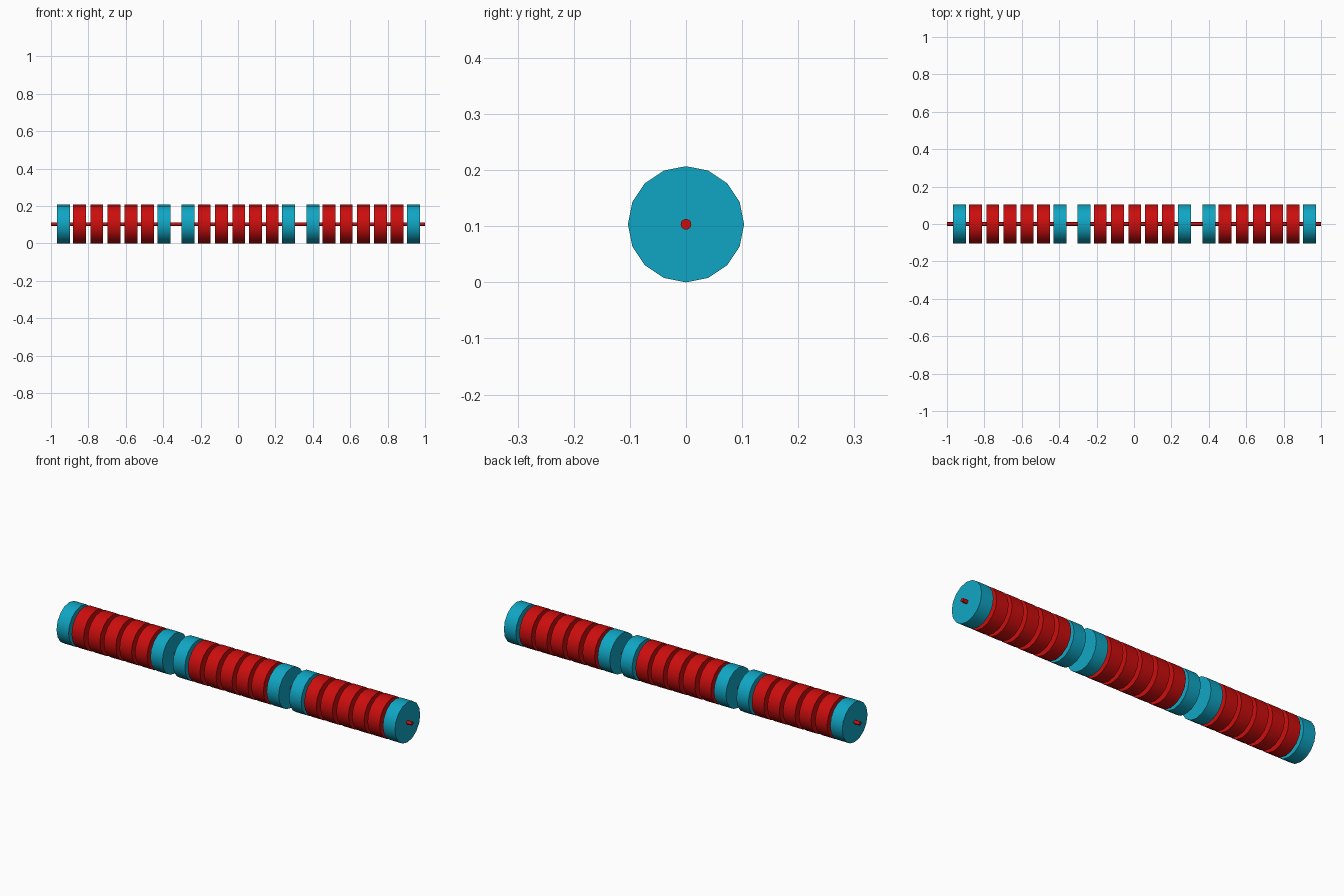
import bpy
import math

if "Cube" in bpy.data.objects:
    bpy.data.objects.remove(bpy.data.objects["Cube"])

RADIUS = 0.1035
WIDTH = 0.069
GROUP_STARTS = (-0.934, -0.267, 0.400)
OFFSETS = (0, 0.0865, 0.179, 0.271, 0.361, 0.450, 0.538)


def material(name, colour):
    mat = bpy.data.materials.new(name)
    mat.diffuse_color = (*colour, 1)
    mat.use_nodes = True
    mat.node_tree.nodes["Principled BSDF"].inputs["Base Color"].default_value = mat.diffuse_color
    return mat


red = material("red", (0.60, 0.004, 0.004))
teal = material("teal", (0.005, 0.38, 0.55))


def cylinder_along_x(name, x, radius, length, mat):
    # 16-sided cylinder with a corner at the top and rounded shading on the rim
    bpy.ops.mesh.primitive_cylinder_add(vertices=16, radius=radius, depth=length,
                                        location=(x, 0, RADIUS),
                                        rotation=(0, math.pi / 2, 0))
    obj = bpy.context.object
    obj.name = name
    obj.data.materials.append(mat)
    bpy.ops.object.shade_smooth_by_angle(angle=math.radians(35))


# Central rod
cylinder_along_x("rod", 0, 0.0095, 2.0, red)

# Three groups of discs: teal end caps around five red discs
for g, start in enumerate(GROUP_STARTS, 1):
    for i, offset in enumerate(OFFSETS):
        is_cap = i in (0, len(OFFSETS) - 1)
        name = f"group_{g}_{'end_disc' if is_cap else 'disc'}_{i + 1}"
        cylinder_along_x(name, start + offset, RADIUS, WIDTH, teal if is_cap else red)
